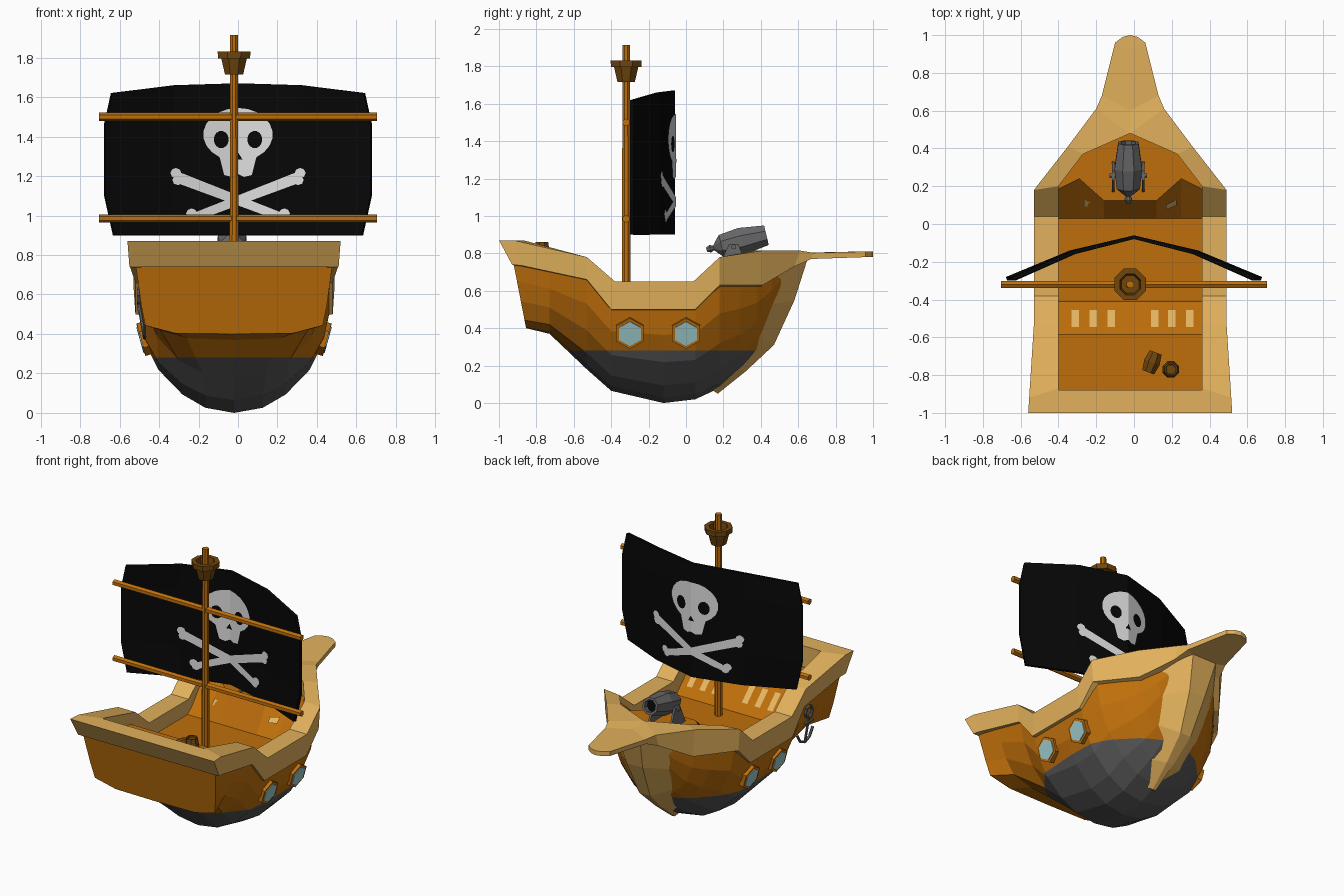
import bpy, bmesh, math
from mathutils import Vector
from mathutils.bvhtree import BVHTree

if "Cube" in bpy.data.objects:
    bpy.data.objects.remove(bpy.data.objects["Cube"])

CX = -0.02  # hull centre line


def mat(name, r, g, b):
    m = bpy.data.materials.new(name)
    lin = lambda c: ((c / 255 + 0.055) / 1.055) ** 2.4 if c > 10 else c / 255 / 12.92
    m.diffuse_color = (lin(r), lin(g), lin(b), 1)
    m.use_nodes = True
    m.node_tree.nodes["Principled BSDF"].inputs["Base Color"].default_value = m.diffuse_color
    return m


ORANGE = mat("orange_wood", 191, 111, 11)
TAN = mat("tan_wood", 226, 177, 92)
BROWN = mat("dark_wood", 114, 70, 12)
GREY = mat("hull_grey", 86, 86, 86)
IRON = mat("iron_grey", 104, 104, 106)
BLACK = mat("sail_black", 7, 7, 7)
WHITE = mat("bone_white", 222, 222, 222)
GLASS = mat("porthole_glass", 158, 202, 202)
PALE = mat("pale_window", 232, 184, 100)


def finish(name, bm, *mats):
    bmesh.ops.remove_doubles(bm, verts=bm.verts, dist=1e-5)
    bmesh.ops.recalc_face_normals(bm, faces=bm.faces)
    me = bpy.data.meshes.new(name)
    bm.to_mesh(me)
    bm.free()
    for m in mats:
        me.materials.append(m)
    ob = bpy.data.objects.new(name, me)
    bpy.context.collection.objects.link(ob)
    return ob


def loft(bm, rings, closed=True, caps=False):
    vs = [[bm.verts.new(p) for p in r] for r in rings]
    n = len(vs[0])
    for a, b in zip(vs, vs[1:]):
        for i in range(n if closed else n - 1):
            j = (i + 1) % n
            bm.faces.new((a[i], a[j], b[j], b[i]))
    if caps:
        bm.faces.new(vs[0])
        bm.faces.new(vs[-1])


def lathe(bm, p0, p1, prof, n=8):
    """Turned shape along p0-p1; prof holds (fraction along, radius)."""
    p0, p1 = Vector(p0), Vector(p1)
    q = (p1 - p0).to_track_quat('Z', 'Y')
    loft(bm, [[p0.lerp(p1, t) + q @ Vector((r * math.cos(2 * math.pi * (i + .5) / n),
                                            r * math.sin(2 * math.pi * (i + .5) / n), 0))
               for i in range(n)] for t, r in prof], caps=True)


def turned(name, p0, p1, prof, m, n=8):
    bm = bmesh.new()
    lathe(bm, p0, p1, prof, n)
    return finish(name, bm, m)


def polys(name, faces, m):
    bm = bmesh.new()
    for f in faces:
        bm.faces.new([bm.verts.new(p) for p in f])
    return finish(name, bm, m)


# Hull: cross-sections along y, grey below the waterline
MID = [(0, 0), (.05, .3), (.18, .54), (.42, .79), (.7, .94), (1, 1)]
STERN = [(0, 0), (0.01, .6), (.12, .9), (.4, .94), (.7, .97), (1, 1)]
# (y at keel, y at top, keel z, top z, half width, stern blend)
STATIONS = [(-.855, -.925, .40, .76, .50, 1), (-.73, -.73, .37, .715, .495, .6),
            (-.53, -.53, .18, .68, .487, .1), (-.40, -.40, .065, .52, .485, 0),
            (-.12, -.12, 0, .52, .485, 0), (.05, .05, .02, .52, .485, 0),
            (.18, .18, .08, .65, .47, 0), (.29, .29, .165, .65, .385, 0),
            (.38, .38, .27, .65, .31, 0), (.46, .46, .42, .68, .235, 0),
            (.54, .54, .62, .71, .15, 0)]
rings = []
for yk, yt, zk, zt, w, b in STATIONS:
    half = []
    for (t0, f0), (t1, f1) in zip(MID, STERN):
        t, f = t0 + (t1 - t0) * b, f0 + (f1 - f0) * b
        half.append((w * f, yk + (yt - yk) * t, zk + (zt - zk) * t))
    rings.append([(CX - x, y, z) for x, y, z in half[:0:-1]] + [(CX + x, y, z) for x, y, z in half])
bm = bmesh.new()
loft(bm, rings, closed=False)
bm.faces.new([bm.verts.new(p) for p in rings[0]])
bmesh.ops.remove_doubles(bm, verts=bm.verts, dist=1e-5)
bmesh.ops.bisect_plane(bm, geom=bm.verts[:] + bm.edges[:] + bm.faces[:],
                       plane_co=(0, 0, .28), plane_no=(0, 0, 1))
for f in bm.faces:
    f.material_index = int(f.calc_center_median().z < .28)
tree = BVHTree.FromBMesh(bm)
finish("hull", bm, ORANGE, GREY)


def on_hull(side, y, z):
    return tree.ray_cast(Vector((2 * side, y, z)), Vector((-side, 0, 0)))[0]


# Rail with bow beak: (outer x, y, top z, bottom z, inner x, inner y, bottom y)
RAIL = [(0, -1, .87, .74, 0, -.88, -.93), (.54, -1, .87, .74, .38, -.88, -.93),
        (.535, -.92, .87, .735, .38, -.87, -.88), (.51, -.53, .78, .66, .38, -.53, -.53),
        (.51, -.38, .65, .50, .38, -.38, -.40), (.51, .04, .65, .50, .38, .04, .05),
        (.51, .18, .78, .63, .38, .20, .18), (.33, .41, .815, .63, .25, .37, .41),
        (.18, .61, .815, .73, 0, .48, .58), (.15, .68, .803, .77, 0, .60, .67),
        (.08, .96, .81, .78, 0, .93, .96), (.04, .99, .81, .78, 0, .97, .99),
        (0, 1, .81, .78, 0, .99, 1)]
bm = bmesh.new()
for s in (-1, 1):
    loft(bm, [[(CX + s * (xo - .01 * (xo > .3)), yb, zb), (CX + s * xo, y, zt),
               (CX + s * xi, yi, zt), (CX + s * xi, yi, zb - .02 * (xi > 0))]
              for xo, y, zt, zb, xi, yi, yb in RAIL])
bad = [f for f in bm.faces if f.calc_area() < 1e-8]
bmesh.ops.delete(bm, geom=bad, context='FACES')
finish("rail", bm, TAN)

# Stem: tapered band up the bow, (back y, z, half width, front y, z, half width)
STEM = [(.14, .07, .03, .17, .05, .012), (.28, .18, .11, .32, .17, .025),
        (.37, .37, .19, .47, .31, .04), (.43, .52, .21, .58, .55, .06),
        (.46, .69, .235, .65, .77, .09)]
bm = bmesh.new()
loft(bm, [[(CX - a, y, z), (CX - b, v, w), (CX + b, v, w), (CX + a, y, z)]
          for y, z, a, v, w, b in STEM], caps=True)
finish("stem", bm, TAN)

# Decks and sloping bulkheads
LOW, HIGH, DW = .55, .72, .42
bm = bmesh.new()
loft(bm, [[(CX - DW, y, z), (CX + DW, y, z)] for y, z in
          ((-.91, HIGH), (-.585, HIGH), (-.41, LOW), (.03, LOW))], closed=False)
finish("stern_and_main_deck", bm, ORANGE)
edge = [(-.41, .17), (-.27, .24), (-.14, .125), (.14, .125), (.27, .24), (.41, .17)]
bm = bmesh.new()
loft(bm, [[(CX + x, .03, LOW) for x, y in edge], [(CX + x, y, HIGH) for x, y in edge]], closed=False)
bm.faces.new([bm.verts.new((CX + x, y, HIGH)) for x, y in edge + [(.28, .40), (0, .52), (-.28, .40)]])
finish("bow_deck", bm, ORANGE)

# Bulkhead windows
wins = []
for x in (-.31, -.215, -.12, .11, .20, .295):
    wins.append([(x + dx, y + .004, HIGH - (y + .585) * (HIGH - LOW) / .175 + .004)
                 for dx, y in ((-.02, -.55), (.02, -.55), (.02, -.46), (-.02, -.46))])
for s in (-1, 1):  # on the folded forward bulkhead
    quad = []
    for dx, t in ((.19, .42), (.245, .42), (.245, .6), (.19, .6)):
        top = .125 + (dx - .14) / .13 * .115
        quad.append((CX + s * dx, .03 + (top - .03) * t - .012, LOW + (HIGH - LOW) * t + .008))
    wins.append(quad)
polys("bulkhead_windows", wins, PALE)

# Portholes, two each side
for s, label in ((-1, "left"), (1, "right")):
    for i, y in enumerate((-.30, 0)):
        p = on_hull(s, y, .375)
        n = Vector((s, 0, -.28)).normalized()
        for part, r, d, m in (("rim", .085, .016, ORANGE), ("glass", .068, .021, GLASS)):
            bm = bmesh.new()
            t = Vector((0, 1, 0))
            u = n.cross(t)
            loft(bm, [[p + n * h + (t * math.sin(k * math.pi / 3) + u * math.cos(k * math.pi / 3)) * r
                       for k in range(6)] for h in (-.02, d)], caps=True)
            finish(f"porthole_{part}_{label}_{i + 1}", bm, m)

# Anchor on the left side
top, low = on_hull(-1, -.6, .555), on_hull(-1, -.6, .38)
top.x -= .02
low.x = min(low.x, top.x + .04) - .01
bm = bmesh.new()
rods = [(top, low), (top + Vector((0, -.045, -.03)), top + Vector((0, .045, -.03)))]
for s in (-1, 1):
    a, b = low + Vector((0, s * .05, .02)), low + Vector((0, s * .085, .075))
    rods += [(low, a), (a, b)]
ring = [top + Vector((0, .038 * math.cos(k * math.pi / 4), .038 + .038 * math.sin(k * math.pi / 4)))
        for k in range(8)]
rods += list(zip(ring, ring[1:] + ring[:1]))
for a, b in rods:
    lathe(bm, a, b, ((0, .009), (1, .009)), 6)
finish("anchor", bm, IRON)

# Mast, lookout and yards
turned("mast", (CX, -.32, .50), (CX, -.32, 1.915), ((0, .025), (1, .021)), ORANGE)
turned("lookout", (CX, -.32, 1.715), (CX, -.32, 1.83),
       ((0, .05), (.7, .07), (.7, .088), (1, .09), (1, .06), (.5, .05)), BROWN)
for label, z in (("upper", 1.50), ("lower", .985)):
    turned(label + "_yard", (-.705, -.32, z), (.705, -.32, z), ((0, .021), (1, .021)), ORANGE, 6)

# Sail, bowed forward
COLS = [(-1, -.29), (-.5, -.15), (0, -.07), (.5, -.15), (1, -.29)]
TOPS = [1.62, 1.66, 1.67, 1.66, 1.62]
bm = bmesh.new()
loft(bm, [[(u * w, y, .90 + (zt - .90) * f) for (u, y), zt in zip(COLS, TOPS)]
          for f, w in ((0, .63), (.28, .675), (.78, .675), (1, .64))], closed=False)
sail = finish("sail", bm, BLACK)
sol = sail.modifiers.new("thickness", 'SOLIDIFY')
sol.thickness, sol.offset = .02, 0


def sail_y(x):
    a = abs(x)
    return -.07 - .08 * a / .3375 if a < .3375 else -.15 - .14 * (a - .3375) / .3375


def emblem(name, shapes, off, m):
    """Flat outlines draped on both faces of the sail."""
    bm = bmesh.new()
    for s in (-1, 1):
        for pts in shapes:
            bm.faces.new([bm.verts.new((x, s * off, z)) for x, z in pts])
    bmesh.ops.triangulate(bm, faces=bm.faces[:])
    for k in (-.3375, 0, .3375):
        bmesh.ops.bisect_plane(bm, geom=bm.verts[:] + bm.edges[:] + bm.faces[:],
                               plane_co=(k, 0, 0), plane_no=(1, 0, 0))
    for v in bm.verts:
        v.co.y += sail_y(v.co.x)
    finish(name, bm, m)


def oval(x, z, rx, rz, a0=0, a1=360, n=14):
    return [(x + rx * math.cos(math.radians(a0 + (a1 - a0) * i / n)),
             z + rz * math.sin(math.radians(a0 + (a1 - a0) * i / n))) for i in range(n + (a1 - a0 < 360))]


skull = oval(0, 1.41, .176, .135, -58, 238, 18) + [(-.08, 1.27), (-.07, 1.205), (-.03, 1.195), (0, 1.21),
                                                   (.03, 1.195), (.07, 1.205), (.08, 1.27)]
emblem("skull", [skull], .016, WHITE)
emblem("skull_holes", [oval(-.085, 1.385, .038, .044), oval(.085, 1.385, .038, .044),
                       [(-.022, 1.285), (.022, 1.285), (0, 1.32)]], .020, BLACK)
bones = []
for s in (-1, 1):
    bones.append([(-.31 * s, 1.225), (.22 * s, 1.015), (.22 * s, .97), (-.31 * s, 1.165)])
    for x, z in ((-.315, 1.215), (-.305, 1.18), (.235, 1.01), (.22, .99)):
        bones.append(oval(x * s, z, .028, .026, n=8))
emblem("crossbones", bones, .0155, WHITE)

# Cannon on the bow deck
KX = -.03
turned("cannon_barrel", (KX, .11, .82), (KX, .43, .897),
       ((0, .012), (.06, .022), (.12, .014), (.17, .036), (.25, .066), (.58, .079), (1, .058),
        (1, .042), (.85, .04)), IRON)
turned("cannon_bore", (KX, .39, .8874), (KX, .40, .8898), ((0, .041), (1, .041)), BLACK)
for s, label in ((-1, "left"), (1, "right")):
    bm = bmesh.new()
    loft(bm, [[(KX + s * x, y, z) for y, z in ((.17, HIGH), (.33, HIGH), (.28, .85), (.23, .85))]
              for x in (.072, .086)], caps=True)
    finish("cannon_support_" + label, bm, IRON)
turned("cannon_axle", (KX - .10, .255, .835), (KX + .10, .255, .835), ((0, .014), (1, .014)), IRON, 6)

# Barrels on the stern deck
KEG = ((0, .036), (.5, .047), (1, .036), (1, .028), (.94, .026))
turned("barrel_upright", (.195, -.77, HIGH), (.195, -.77, .86), KEG, BROWN)
turned("barrel_lying", (.075, -.785, HIGH + .045), (.115, -.68, HIGH + .045), KEG, BROWN)
